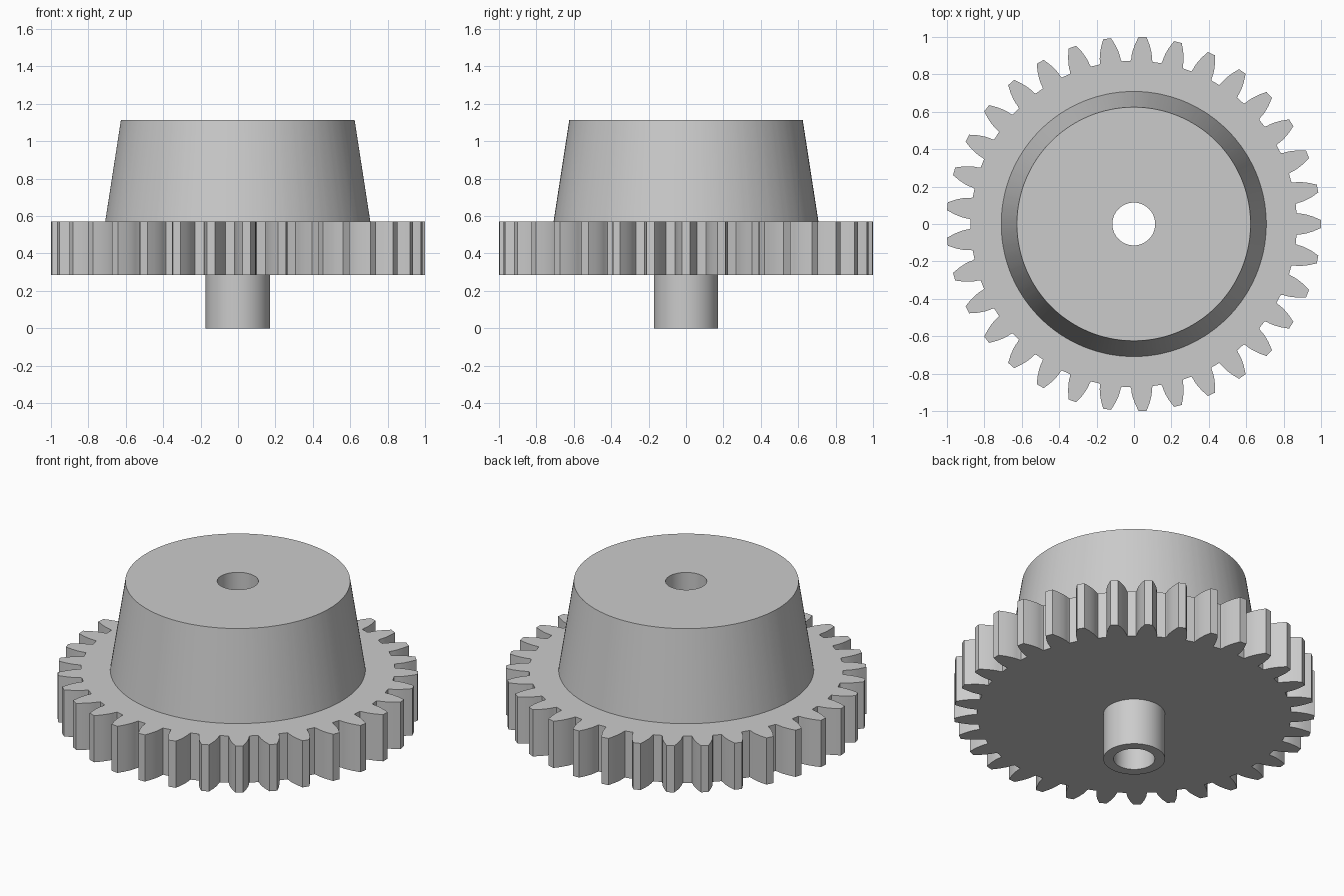
import bpy, bmesh
from math import acos, cos, sin, tan, pi, radians

cube = bpy.data.objects.get("Cube")
if cube:
    bpy.data.objects.remove(cube)

# Gear proportions, all from the module
TEETH = 33
MODULE = 2 / (TEETH + 2)
PITCH_R = MODULE * TEETH / 2
BASE_R = PITCH_R * cos(radians(20))
ROOT_R = PITCH_R - 1.25 * MODULE
BORE_R, SHAFT_R = 2 * MODULE, 3 * MODULE
HUB_R, HUB_TOP_R = 0.708, 0.624
DISC_Z, DISC_TOP, TOP_Z = 5 * MODULE, 10 * MODULE, 19.5 * MODULE
CENTRE_X = -0.0013

grey = bpy.data.materials.new("steel grey")
grey.use_nodes = True
grey.diffuse_color = (0.6, 0.6, 0.6, 1)
grey.node_tree.nodes["Principled BSDF"].inputs["Base Color"].default_value = (0.6, 0.6, 0.6, 1)


def involute(a):
    return tan(a) - a


def half_angle(r):
    """Half the angle a tooth spans at radius r."""
    return pi / (2 * TEETH) + involute(radians(20)) - involute(acos(min(1, BASE_R / r)))


# Tooth outline as (angle, radius), repeated round the gear
radii = [BASE_R, 0.9, 0.925, 0.96, 1.0]
flank = [(half_angle(BASE_R) + 0.005, ROOT_R)] + [(half_angle(r), r) for r in radii]
tooth = [(-a, r) for a, r in flank] + flank[::-1]
outline = [(a + 2 * pi * k / TEETH, r) for k in range(TEETH) for a, r in tooth]


def ring(z, radius=None):
    """Circle of the given radius, or the toothed outline if none is given."""
    return [((radius or r) * cos(a), (radius or r) * sin(a), z) for a, r in outline]


def loft(name, rings):
    bm = bmesh.new()
    loops = [[bm.verts.new(p) for p in points] for points in rings]
    for low, high in zip(loops, loops[1:]):
        for i in range(len(low)):
            j = (i + 1) % len(low)
            bm.faces.new((low[i], low[j], high[j], high[i]))
    mesh = bpy.data.meshes.new(name)
    bm.to_mesh(mesh)
    bm.free()
    mesh.materials.append(grey)
    obj = bpy.data.objects.new(name, mesh)
    obj.location.x = CENTRE_X
    bpy.context.collection.objects.link(obj)
    bpy.ops.object.select_all(action='DESELECT')
    obj.select_set(True)
    bpy.context.view_layer.objects.active = obj
    bpy.ops.object.shade_smooth_by_angle(angle=radians(25))


# Short shaft under the gear
loft("shaft", [ring(0, BORE_R), ring(0, SHAFT_R), ring(DISC_Z, SHAFT_R)])
# Toothed disc
loft("gear_disc", [ring(DISC_Z, SHAFT_R), ring(DISC_Z), ring(DISC_TOP), ring(DISC_TOP, HUB_R)])
# Tapered hub on top
loft("tapered_hub", [ring(DISC_TOP, HUB_R), ring(TOP_Z, HUB_TOP_R), ring(TOP_Z, BORE_R)])
# Hole through the whole height
loft("bore", [ring(TOP_Z, BORE_R), ring(0, BORE_R)])
